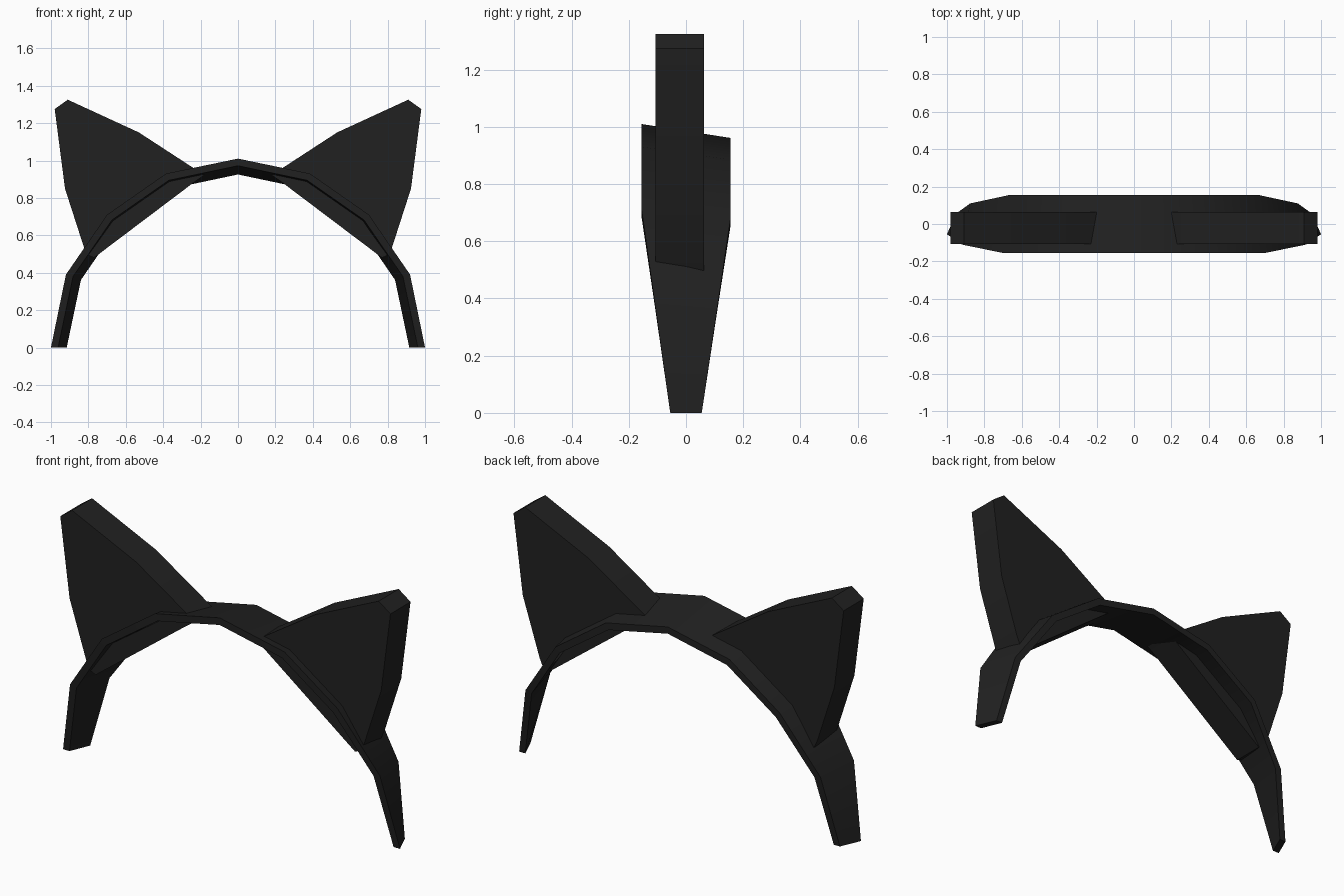
import bpy, bmesh

if "Cube" in bpy.data.objects:
    bpy.data.objects.remove(bpy.data.objects["Cube"])

mat = bpy.data.materials.new("black_plastic")
mat.diffuse_color = (0.015, 0.015, 0.015, 1)
mat.use_nodes = True
mat.node_tree.nodes["Principled BSDF"].inputs["Base Color"].default_value = mat.diffuse_color


def finish(name, bm):
    bmesh.ops.recalc_face_normals(bm, faces=bm.faces)
    me = bpy.data.meshes.new(name)
    bm.to_mesh(me)
    bm.free()
    me.materials.append(mat)
    ob = bpy.data.objects.new(name, me)
    bpy.context.collection.objects.link(ob)
    bpy.ops.object.select_all(action='DESELECT')
    bpy.context.view_layer.objects.active = ob
    ob.select_set(True)
    bpy.ops.object.shade_smooth_by_angle()
    return ob


# Headband: tapered arch, slightly conical towards the back
# each station: outer x, outer z, inner x, inner z, half width (front edge)
half = [(1.0, 0.0, 0.962, 0.0, 0.055), (0.92, 0.39, 0.882, 0.38, 0.11),
        (0.70, 0.71, 0.674, 0.682, 0.155), (0.385, 0.93, 0.37, 0.894, 0.155)]
top = [(0.0, 1.01, 0.0, 0.972, 0.155)]
stations = half + top + [(-a, b, -c, d, w) for a, b, c, d, w in reversed(half)]
BACK = 0.952
bm = bmesh.new()
rings = []
for ox, oz, ix, iz, w in stations:
    rings.append([bm.verts.new(p) for p in (
        (ox, -w, oz), (ox * BACK, w, oz * BACK),
        (ix * BACK, w, iz * BACK), (ix, -w, iz))])
for a, b in zip(rings, rings[1:]):
    for i in range(4):
        j = (i + 1) % 4
        bm.faces.new((a[i], a[j], b[j], b[i]))
bm.faces.new(rings[0])
bm.faces.new(rings[-1])
finish("headband", bm)

# Ears: thick rounded-tip triangles that pass through the band
profile = [(0.18, 0.922), (0.53, 1.15), (0.91, 1.325), (0.98, 1.275),
           (0.925, 0.85), (0.825, 0.54), (0.805, 0.495), (0.77, 0.48), (0.24, 0.88)]
for side, name in ((1, "right_ear"), (-1, "left_ear")):
    bm = bmesh.new()
    face = bm.faces.new([bm.verts.new((side * x, -0.107, z)) for x, z in profile])
    ext = bmesh.ops.extrude_face_region(bm, geom=[face], use_keep_orig=True)
    verts = [v for v in ext["geom"] if isinstance(v, bmesh.types.BMVert)]
    bmesh.ops.translate(bm, vec=(0, 0.17, 0), verts=verts)
    finish(name, bm)
